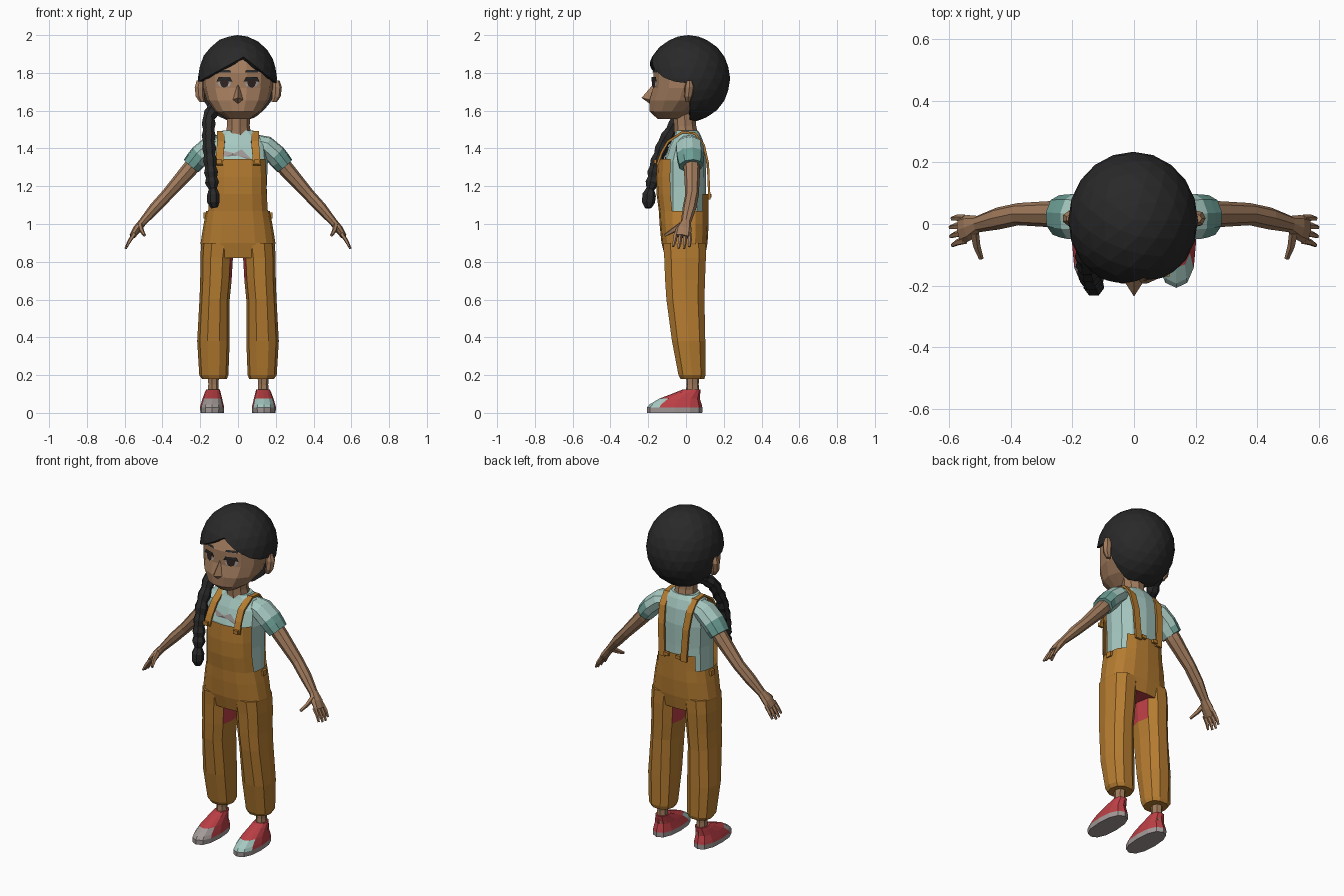
import bpy, bmesh
from math import cos, sin, pi
from mathutils import Vector
from mathutils.bvhtree import BVHTree

cube = bpy.data.objects.get("Cube")
if cube:
    bpy.data.objects.remove(cube, do_unlink=True)


def material(name, r, g, b):
    m = bpy.data.materials.new(name)
    m.use_nodes = True
    m.diffuse_color = (r, g, b, 1)
    bsdf = m.node_tree.nodes["Principled BSDF"]
    bsdf.inputs["Base Color"].default_value = (r, g, b, 1)
    bsdf.inputs["Roughness"].default_value = 0.9
    return m


SKIN = material("skin", .36, .20, .11)
HAIR = material("black hair", .022, .022, .023)
OCHRE = material("ochre cloth", .46, .20, .03)
MINT = material("pale mint cloth", .38, .58, .53)
TEAL = material("teal trim", .15, .34, .30)
RED = material("red canvas", .50, .05, .06)
GREY = material("warm grey rubber", .36, .32, .31)
DARK = material("eye brown", .03, .018, .015)


def finish(name, bm, mats, rule=None, recalc=True):
    if recalc:
        bmesh.ops.recalc_face_normals(bm, faces=bm.faces)
    if rule:
        for f in bm.faces:
            f.material_index = rule(f.calc_center_median())
    me = bpy.data.meshes.new(name)
    bm.to_mesh(me)
    bm.free()
    for m in mats:
        me.materials.append(m)
    ob = bpy.data.objects.new(name, me)
    bpy.context.collection.objects.link(ob)
    return ob


def skin_rings(bm, rings, caps=True):
    n = len(rings[0])
    vs = [[bm.verts.new(p) for p in r] for r in rings]
    for a, b in zip(vs, vs[1:]):
        for i in range(n):
            j = (i + 1) % n
            bm.faces.new((a[i], a[j], b[j], b[i]))
    if caps:
        bm.faces.new(vs[0][::-1])
        bm.faces.new(vs[-1])


def power(v, p):
    return (abs(v) ** p) * (1 if v > 0 else -1)


def loft(rings, n=12, p=1.0, caps=True):
    """Horizontal rounded rings: centre x, centre y, z, half width, half depth."""
    bm = bmesh.new()
    ang = [2 * pi * i / n for i in range(n)]
    skin_rings(bm, [[(cx + rx * power(cos(a), p), cy + ry * power(sin(a), p), z) for a in ang]
                    for cx, cy, z, rx, ry in rings], caps)
    return bm


def tube(bm, path, n=7):
    """Path points: x, y, z, radius along y, radius across."""
    pts = [Vector(p[:3]) for p in path]
    rings = []
    for k, p in enumerate(path):
        t = (pts[min(k + 1, len(pts) - 1)] - pts[max(k - 1, 0)]).normalized()
        side = (Vector((0, 1, 0)) - t * t.y).normalized()
        up = t.cross(side)
        rings.append([pts[k] + side * p[3] * cos(2 * pi * i / n) + up * p[4] * sin(2 * pi * i / n)
                      for i in range(n)])
    skin_rings(bm, rings)
    return bm


def decal(name, target, outline, mat, lift):
    """Thin plate laid on the front of a part, outline counter-clockwise in x, z."""
    me = target.data
    tree = BVHTree.FromPolygons([v.co for v in me.vertices], [list(q.vertices) for q in me.polygons])
    cx = sum(x for x, z in outline) / len(outline)
    cz = sum(z for x, z in outline) / len(outline)
    bm = bmesh.new()
    vs = []
    for x, z in [(cx, cz)] + outline:
        hit = tree.ray_cast(Vector((x, -1, z)), Vector((0, 1, 0)))[0]
        vs.append(bm.verts.new((x, (hit.y if hit else -.15) - lift, z)))
    rim = vs[1:]
    for a, b in zip(rim, rim[1:] + rim[:1]):
        bm.faces.new((vs[0], a, b))
    return finish(name, bm, [mat], recalc=False)


def oval(cx, cz, rx, rz, n=8):
    return [(cx + rx * cos(2 * pi * i / n), cz + rz * sin(2 * pi * i / n)) for i in range(n)]


def block(name, loc, size, mat):
    bm = bmesh.new()
    bmesh.ops.create_cube(bm, size=1)
    for v in bm.verts:
        v.co = Vector([c * s + l for c, s, l in zip(v.co, size, loc)])
    return finish(name, bm, [mat])


# Head, neck, nose and ears
head = finish("head", loft([(0, -.09, 1.555, .06, .06), (0, -.075, 1.595, .12, .12),
                            (0, -.035, 1.655, .165, .162), (0, -.015, 1.72, .185, .163),
                            (0, -.005, 1.80, .188, .172), (0, .005, 1.87, .165, .15),
                            (0, .01, 1.94, .10, .10)], 14, .92), [SKIN])
finish("neck", loft([(0, .005, 1.44, .075, .065), (0, -.005, 1.52, .062, .06),
                     (0, -.01, 1.62, .065, .06)], 9), [SKIN])
bm = bmesh.new()
lo, hi, br, tip, un = [bm.verts.new(c) for c in
                       [(-.035, -.18, 1.655), (.035, -.18, 1.655), (0, -.165, 1.75),
                        (0, -.235, 1.668), (0, -.19, 1.635)]]
for tri in [(lo, tip, br), (tip, hi, br), (lo, un, tip), (un, hi, tip)]:
    bm.faces.new(tri)
finish("nose", bm, [SKIN], recalc=False)

# Eyes, lashes and brows
for s, side in ((1, "left"), (-1, "right")):
    x = s * .072
    decal(side + "_eye_white", head, oval(x, 1.745, .036, .024), GREY, .004)
    decal(side + "_iris", head, oval(x, 1.748, .023, .027), DARK, .008)
    lash = [(x - .042, 1.755), (x + .042, 1.755), (x + .03, 1.778), (x - .03, 1.778)]
    decal(side + "_lashes", head, lash, HAIR, .009)
    brow = [(x - .035, 1.803), (x + .035, 1.803), (x + .03, 1.815), (x - .03, 1.815)]
    decal(side + "_brow", head, brow, HAIR, .006)
    finish(side + "_ear", loft([(s * .19, .01, 1.645, .015, .012), (s * .202, .012, 1.675, .024, .022),
                                (s * .205, .018, 1.725, .027, .026), (s * .20, .018, 1.76, .02, .014)], 7), [SKIN])

# Hair cap, cut away around the face with an off-centre parting
part_x, part_z = .03, 1.885
bm = bmesh.new()
bmesh.ops.create_icosphere(bm, subdivisions=3, radius=1)
for v in bm.verts:
    v.co = Vector((v.co.x * .21 - .003, v.co.y * .222 + .012, v.co.z * .23 + 1.77))
for co, no in (((0, .02, 0), (0, 1, 0)), ((part_x, 0, part_z), (-.55, 0, 1)), ((part_x, 0, part_z), (.8, 0, 1))):
    bmesh.ops.bisect_plane(bm, geom=bm.verts[:] + bm.edges[:] + bm.faces[:], plane_co=co, plane_no=no)


def below_hairline(c):
    slope = .55 if c.x < part_x else .8
    return c.y < .02 and c.z < part_z - slope * abs(c.x - part_x)


bare = [f for f in bm.faces if below_hairline(f.calc_center_median())]
bmesh.ops.delete(bm, geom=bare, context='FACES')
hair = finish("hair_cap", bm, [HAIR])
sol = hair.modifiers.new("thickness", 'SOLIDIFY')
sol.thickness, sol.offset = .025, -1

# Braid over the right shoulder, with tie and tuft
keys = [Vector(k) for k in ((-.12, .06, 1.64), (-.155, -.04, 1.56), (-.155, -.12, 1.43),
                            (-.145, -.165, 1.30), (-.135, -.185, 1.19))]
path = []
for a, b in zip(keys, keys[1:]):
    for k in range(4):
        r = .038 if k % 2 else .030
        path.append((*a.lerp(b, k / 4), r, r))
path += [(-.133, -.19, 1.185, .022, .022), (-.13, -.197, 1.155, .038, .034),
         (-.13, -.20, 1.115, .036, .034), (-.125, -.20, 1.085, .018, .018)]
finish("braid", tube(bmesh.new(), path, 7), [HAIR])

# Shirt body
shirt = finish("shirt", loft([(0, -.005, 1.0, .155, .11), (0, -.005, 1.2, .152, .11),
                              (0, -.005, 1.33, .158, .113), (0, .005, 1.42, .15, .092),
                              (0, .008, 1.47, .115, .07), (0, .005, 1.495, .08, .058)], 12, .8), [MINT])
decal("shirt_panel", shirt, [(-.11, 1.345), (.07, 1.345), (.02, 1.395), (-.02, 1.375), (-.10, 1.395)], GREY, .006)

# Overalls: hips and bib, open at the sides
bm = loft([(0, -.005, .82, .185, .105), (0, -.008, .90, .198, .122), (0, -.01, 1.0, .182, .13),
           (0, -.012, 1.07, .168, .132), (0, -.018, 1.16, .162, .138), (0, -.02, 1.25, .16, .138),
           (0, -.02, 1.345, .155, .132)], 16, .8)
open_sides = [f for f in bm.faces for c in [f.calc_center_median()]
              if c.z > 1.3 and len(f.verts) > 4 or c.z > 1.07 and not (c.y < -.09 or c.y > .09 and c.z < 1.16)]
bmesh.ops.delete(bm, geom=open_sides, context='FACES')
finish("overall_body", bm, [OCHRE, RED], lambda c: int(c.z < .825))

for s, side in ((1, "left"), (-1, "right")):
    # Trouser leg with red inner thigh
    finish(side + "_trouser_leg",
           loft([(s * .125, .034, .18, .066, .066), (s * .128, .032, .20, .077, .075),
                 (s * .130, .014, .38, .086, .092), (s * .124, -.003, .60, .080, .105),
                 (s * .117, -.005, .70, .083, .110), (s * .113, -.005, .82, .086, .115),
                 (s * .105, -.008, .90, .090, .118)], 10, .85), [OCHRE, RED],
           lambda c: int(c.z > .7 and abs(c.x) < .055))
    # Shoulder strap with buttons
    bm = bmesh.new()
    spine = [(.10, -.158, 1.315), (.095, -.135, 1.38), (.09, -.10, 1.44), (.092, -.02, 1.492),
             (.092, .05, 1.485), (.09, .10, 1.42), (.082, .122, 1.32), (.072, .13, 1.13)]
    rows = [[bm.verts.new((s * x + w, y, z)) for w in (-.02, .02)] for x, y, z in spine]
    for a, b in zip(rows, rows[1:]):
        bm.faces.new((a[0], a[1], b[1], b[0]))
    strap = finish(side + "_strap", bm, [OCHRE], recalc=False)
    strap.modifiers.new("thickness", 'SOLIDIFY').thickness = .012
    block(side + "_bib_button", (s * .10, -.163, 1.33), (.03, .014, .022), OCHRE)
    block(side + "_back_button", (s * .04, .128, 1.15), (.03, .016, .02), OCHRE)
    block(side + "_hip_tab", (s * .172, .0, 1.045), (.02, .035, .03), OCHRE)

    # Sleeve with darker cuff
    finish(side + "_sleeve", tube(bmesh.new(), [(s * .09, .015, 1.43, .06, .045), (s * .145, .018, 1.413, .075, .056),
                                                (s * .20, .022, 1.365, .075, .057), (s * .222, .024, 1.338, .072, .056),
                                                (s * .247, .027, 1.308, .066, .052)], 9),
           [MINT, TEAL], lambda c: int(abs(c.x) > .205))
    # Arm, palm, fingers and thumb
    bm = tube(bmesh.new(), [(s * .20, .025, 1.36, .045, .042), (s * .26, .032, 1.285, .043, .042),
                            (s * .375, .032, 1.155, .036, .032), (s * .44, .018, 1.085, .036, .03),
                            (s * .505, .0, 1.01, .027, .021), (s * .535, -.012, .972, .042, .022),
                            (s * .56, -.02, .935, .044, .016)], 8)
    for k in range(4):
        y = .018 - .024 * k
        reach = 1 - .12 * abs(k - 1.4)
        tube(bm, [(s * .548, y, .95, .012, .012), (s * (.548 + .03 * reach), y * 1.1, .95 - .045 * reach, .011, .01),
                  (s * (.548 + .05 * reach), y * 1.2 - .004, .95 - .085 * reach, .007, .006)], 5)
    tube(bm, [(s * .518, -.025, .995, .018, .015), (s * .51, -.07, .965, .014, .012),
              (s * .495, -.112, .94, .008, .008)], 5)
    finish(side + "_arm", bm, [SKIN])

    # Ankle and shoe
    finish(side + "_ankle", loft([(s * .132, .035, .08, .034, .04), (s * .132, .035, .15, .028, .033),
                                  (s * .13, .035, .24, .034, .038)], 7), [SKIN])
    finish(side + "_shoe", loft([(s * .137, -.06, 0, .062, .146), (s * .137, -.06, .028, .064, .147),
                                 (s * .137, -.055, .045, .06, .138), (s * .136, -.035, .075, .052, .108),
                                 (s * .134, .01, .108, .042, .066), (s * .132, .032, .125, .036, .046)], 12, .85),
           [RED, GREY, MINT if s > 0 else GREY],
           lambda c: 1 if c.z < .03 else 2 if c.y < -.115 else 0)
